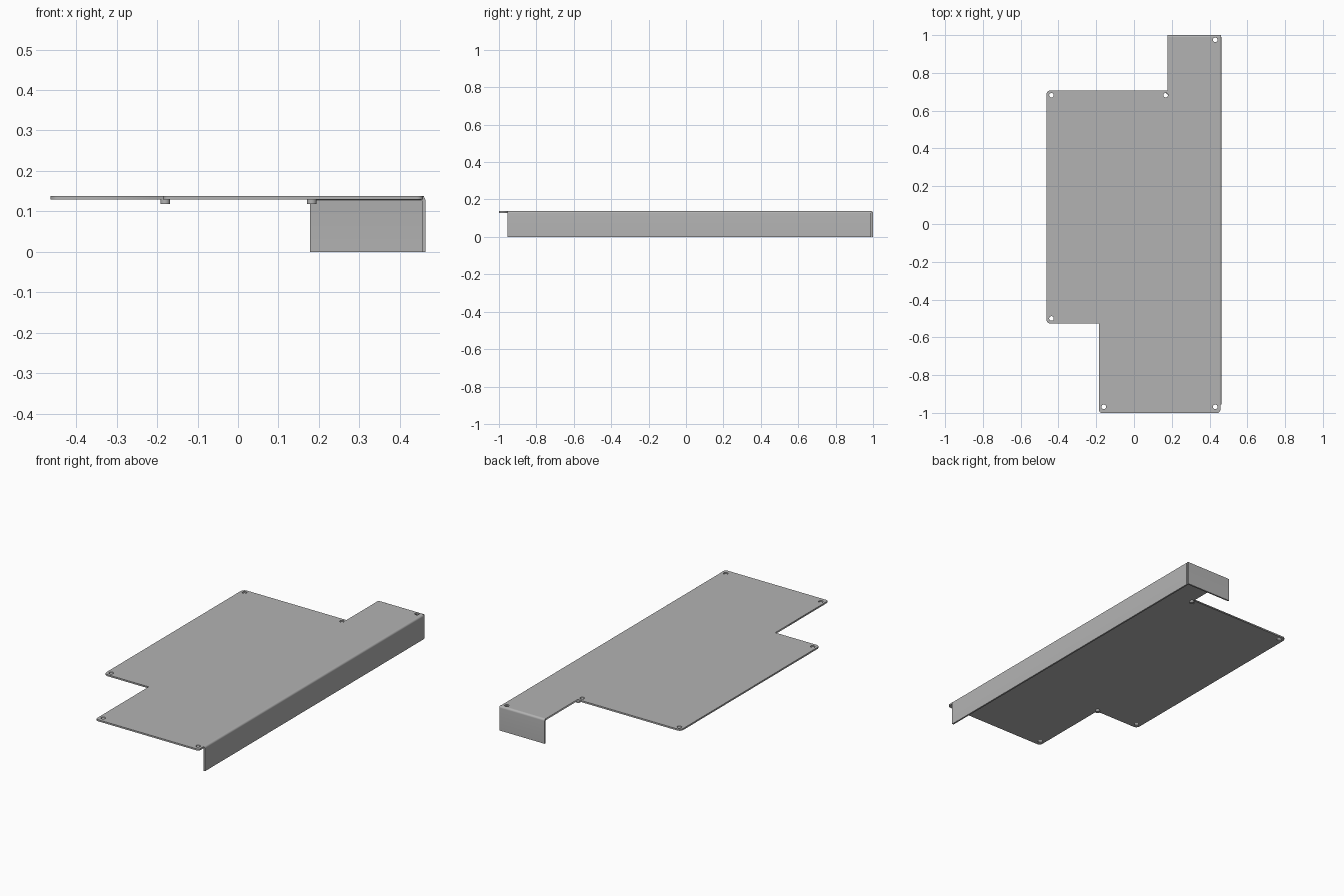
import bpy, bmesh, math
from mathutils import Vector

cube = bpy.data.objects.get("Cube")
if cube:
    bpy.data.objects.remove(cube)

TOP, THICK, BEND = 0.138, 0.009, 0.011

steel = bpy.data.materials.new("grey sheet metal")
steel.use_nodes = True
GREY = (0.45, 0.45, 0.45, 1)
steel.diffuse_color = GREY
steel.node_tree.nodes["Principled BSDF"].inputs["Base Color"].default_value = GREY


def add_object(name, mesh):
    obj = bpy.data.objects.new(name, mesh)
    bpy.context.collection.objects.link(obj)
    mesh.materials.clear()
    mesh.materials.append(steel)
    return obj


def arc(cx, cy, r, start, end, steps):
    angles = [math.radians(start + (end - start) * i / steps) for i in range(steps + 1)]
    return [(cx + r * math.cos(a), cy + r * math.sin(a)) for a in angles]


def rounded(corners):
    """Outline whose corners (x, y, radius) are rounded off."""
    points = []
    for i, (x, y, r) in enumerate(corners):
        p = Vector((x, y))
        if r == 0:
            points.append(p)
            continue
        before = (Vector(corners[i - 1][:2]) - p).normalized() * r
        after = (Vector(corners[(i + 1) % len(corners)][:2]) - p).normalized() * r
        for k in range(7):
            a = math.pi / 2 * k / 6
            points.append(p + before * (1 - math.sin(a)) + after * (1 - math.cos(a)))
    return points


def flat_sheet(name, outlines, bottom, top):
    """Filled 2D curve; inner outlines become holes."""
    curve = bpy.data.curves.new(name, "CURVE")
    curve.dimensions, curve.fill_mode = "2D", "BOTH"
    curve.extrude = (top - bottom) / 2
    for outline in outlines:
        spline = curve.splines.new("POLY")
        spline.points.add(len(outline) - 1)
        for point, (x, y) in zip(spline.points, outline):
            point.co = (x, y, 0, 1)
        spline.use_cyclic_u = True
    helper = bpy.data.objects.new(name + " helper", curve)
    bpy.context.collection.objects.link(helper)
    bpy.context.view_layer.update()
    mesh = bpy.data.meshes.new_from_object(helper.evaluated_get(bpy.context.evaluated_depsgraph_get()))
    bpy.data.objects.remove(helper)
    obj = add_object(name, mesh)
    obj.location.z = (top + bottom) / 2
    return obj


def flange(name, place, start, end):
    """Folded strip: bend plus a wall down to the floor, swept along one edge."""
    outer = arc(0, TOP - BEND, BEND, 90, 0, 6)
    inner = arc(0, TOP - BEND, BEND - THICK, 0, 90, 6)
    profile = outer + [(BEND, 0), (BEND - THICK, 0)] + inner
    bm = bmesh.new()
    rings = [[bm.verts.new(place(u, t, z)) for u, z in profile] for t in (start, end)]
    n = len(profile)
    for i in range(n):
        j = (i + 1) % n
        bm.faces.new((rings[0][i], rings[0][j], rings[1][j], rings[1][i]))
    for ring in rings:
        bm.faces.new(ring)
    bmesh.ops.recalc_face_normals(bm, faces=bm.faces)
    mesh = bpy.data.meshes.new(name)
    bm.to_mesh(mesh)
    bm.free()
    obj = add_object(name, mesh)
    bpy.context.view_layer.objects.active = obj
    obj.select_set(True)
    bpy.ops.object.shade_smooth_by_angle(angle=math.radians(30))
    obj.select_set(False)


# Stepped cover plate with screw holes
SIDE, BACK = 0.463 - BEND, 1 - BEND
outline = rounded([
    (-0.185, -1, 0.015), (0.457, -1, 0.015), (0.457, -0.955, 0), (SIDE, -0.955, 0),
    (SIDE, BACK, 0), (0.178, BACK, 0), (0.178, 0.708, 0), (-0.463, 0.708, 0.022),
    (-0.463, -0.528, 0.022), (-0.185, -0.528, 0)])
holes = [(-0.437, 0.682), (0.168, 0.682), (0.43, 0.975),
         (-0.437, -0.5), (-0.16, -0.968), (0.43, -0.968)]
circles = [arc(x, y, 0.012, 0, 345, 23) for x, y in holes]
flat_sheet("cover_plate", [outline] + circles, TOP - THICK, TOP)

# Folded walls on the left side and the back
flange("side_flange", lambda u, t, z: (SIDE + u, t, z), -0.955, BACK)
flange("back_flange", lambda u, t, z: (t, BACK + u, z), 0.178, 0.46)

# Small pads under the inside corners
for name, x, y in (("front_corner_pad", -0.18, -0.516), ("back_corner_pad", 0.182, 0.696)):
    flat_sheet(name, [arc(x, y, 0.012, 0, 345, 23)], 0.118, TOP - THICK)
